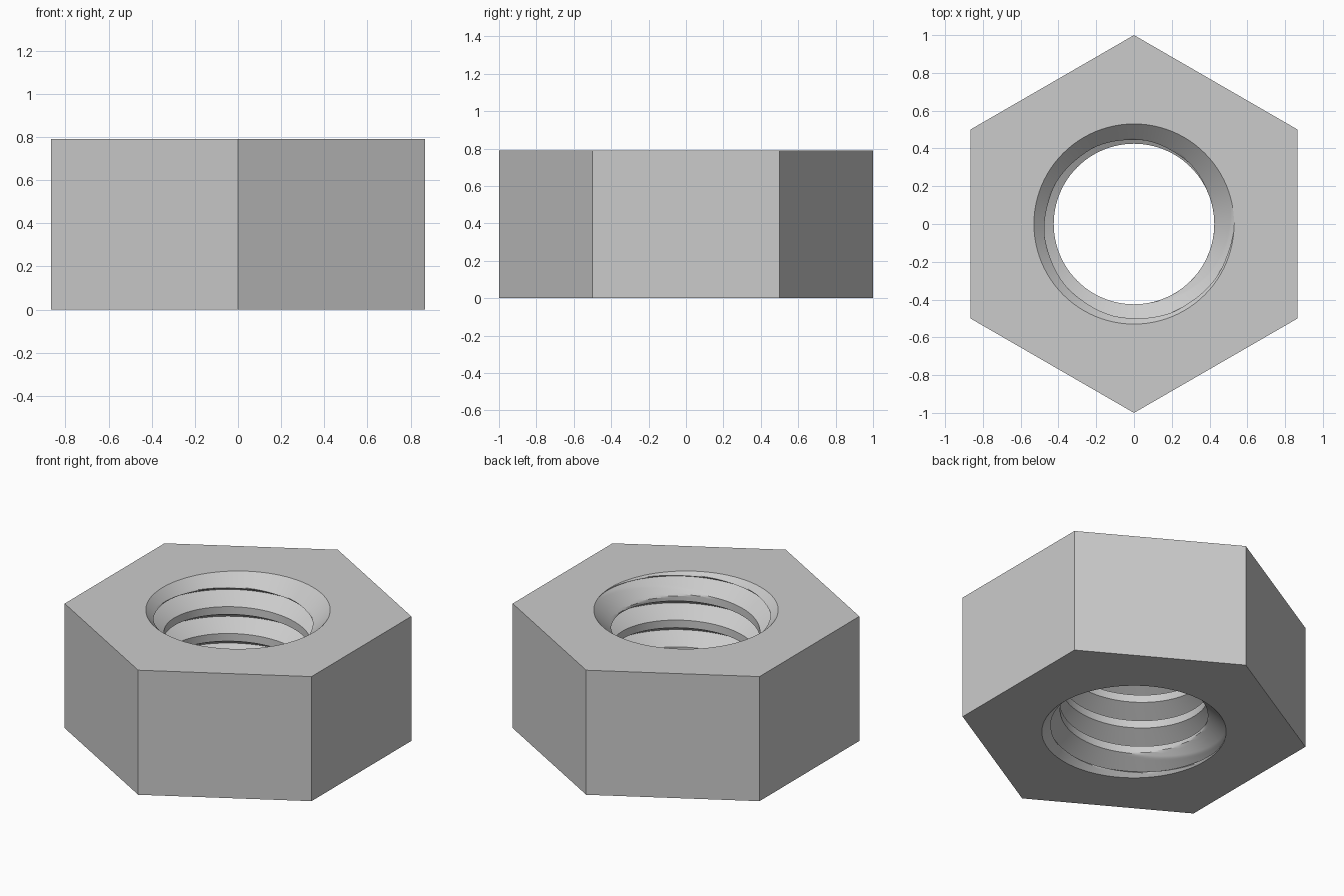
import bpy, bmesh
from math import pi, cos, sin, radians, sqrt

if "Cube" in bpy.data.objects:
    bpy.data.objects.remove(bpy.data.objects["Cube"])

HEIGHT, APOTHEM = 0.79, sqrt(3) / 2
R_MINOR, R_MAJOR = 0.425, 0.53
PITCH = 0.17
DEPTH = R_MAJOR - R_MINOR
FLANK = DEPTH / sqrt(3)            # 60 degree thread
CREST = PITCH - 2 * FLANK
PHASE = radians(25)
SEG = 96                           # columns, multiple of six


# Thread profile over one pitch: flat crest, flank out to a sharp root, flank back in
def subdivide(z0, r0, z1, r1, n):
    return [(z0 + (z1 - z0) * i / n, r0 + (r1 - r0) * i / n) for i in range(n)]


profile = (subdivide(0, R_MINOR, CREST, R_MINOR, 6)
           + subdivide(CREST, R_MINOR, CREST + FLANK, R_MAJOR, 10)
           + subdivide(CREST + FLANK, R_MAJOR, PITCH, R_MINOR, 10))


def column(bm, i):
    """Closed section of the nut at one angle: outer wall plus threaded bore."""
    t = 2 * pi * i / SEG
    # Flats face +x, corners point along +y and -y
    local = (t + pi / 6) % (pi / 3) - pi / 6
    r_out = APOTHEM / cos(local)
    points = [(r_out, HEIGHT), (r_out, 0)]
    start = HEIGHT - DEPTH + PITCH * (t - PHASE) / (2 * pi)
    for k in range(-7, 3):
        for dz, r in profile:
            z = start + k * PITCH + dz
            z = min(max(z, 0), HEIGHT)
            # 45 degree countersink at both ends
            countersink = R_MAJOR - min(z, HEIGHT - z)
            if z in (0, HEIGHT):
                r = R_MAJOR
            points.append((max(r, countersink), z))
    return [bm.verts.new((r * cos(t), r * sin(t), z)) for r, z in points]


# Hexagonal nut body with helical internal thread
bm = bmesh.new()
columns = [column(bm, i) for i in range(SEG + 1)]
for a, b in zip(columns, columns[1:]):
    for j in range(len(a)):
        k = (j + 1) % len(a)
        bm.faces.new((a[j], a[k], b[k], b[j]))
bmesh.ops.remove_doubles(bm, verts=bm.verts, dist=1e-5)
bmesh.ops.recalc_face_normals(bm, faces=bm.faces)
mesh = bpy.data.meshes.new("hex_nut")
bm.to_mesh(mesh)
bm.free()

nut = bpy.data.objects.new("hex_nut", mesh)
bpy.context.collection.objects.link(nut)
bpy.context.view_layer.objects.active = nut
nut.select_set(True)
bpy.ops.object.shade_smooth_by_angle(angle=radians(20))
